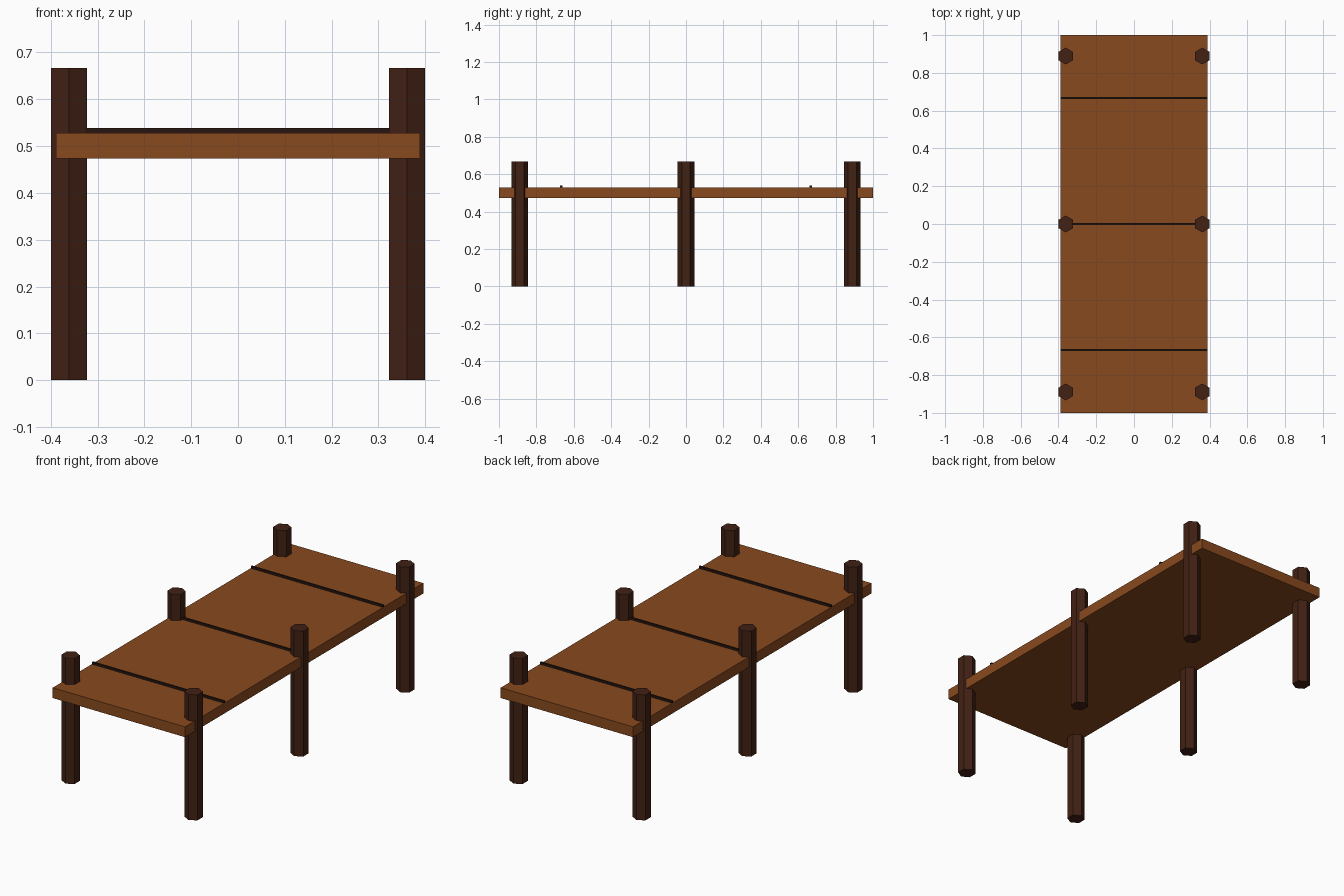
import bpy

if "Cube" in bpy.data.objects:
    bpy.data.objects.remove(bpy.data.objects["Cube"])


def material(name, color):
    m = bpy.data.materials.new(name)
    m.diffuse_color = (*color, 1)
    m.use_nodes = True
    m.node_tree.nodes["Principled BSDF"].inputs["Base Color"].default_value = m.diffuse_color
    return m


plank_wood = material("plank_wood", (0.25, 0.067, 0.013))
post_wood = material("post_wood", (0.054, 0.015, 0.007))
gap_wood = material("gap_wood", (0.022, 0.008, 0.005))


def box(name, size, center, mat):
    bpy.ops.mesh.primitive_cube_add(size=1, location=center)
    ob = bpy.context.object
    ob.name = name
    ob.scale = size
    bpy.ops.object.transform_apply(location=False, rotation=False, scale=True)
    ob.data.materials.append(mat)
    return ob


# Deck slab
box("deck", (0.778, 2.0, 0.055), (0, 0, 0.5005), plank_wood)

# Thin dark strips marking the plank joints
for y in (-0.667, 0, 0.667):
    box("plank_joint", (0.776, 0.011, 0.014), (0, y, 0.532), gap_wood)

# Hexagonal posts, three along each side, points facing front and back
for y in (-0.889, 0, 0.889):
    for x in (-0.3615, 0.3615):
        bpy.ops.mesh.primitive_cylinder_add(
            vertices=6, radius=0.0444, depth=0.667, location=(x, y, 0.3335))
        post = bpy.context.object
        post.name = "post"
        post.data.materials.append(post_wood)
